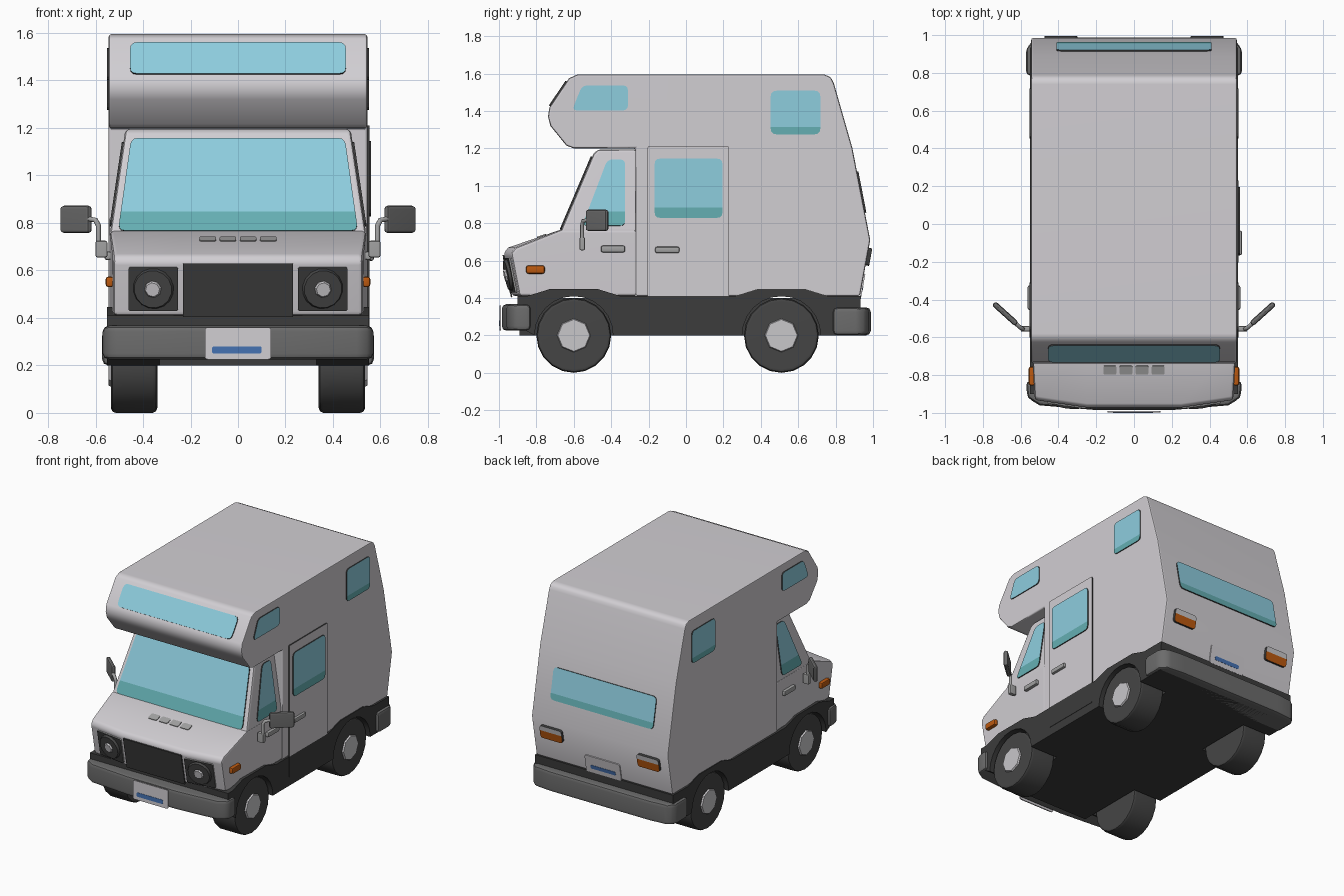
import bpy, bmesh, math
from mathutils import Vector, Matrix

if "Cube" in bpy.data.objects:
    bpy.data.objects.remove(bpy.data.objects["Cube"])


def material(name, r, g, b):
    m = bpy.data.materials.new(name)
    m.use_nodes = True
    m.diffuse_color = (r, g, b, 1)
    m.node_tree.nodes["Principled BSDF"].inputs["Base Color"].default_value = (r, g, b, 1)
    return m


BODY = material("body_light_grey", 0.64, 0.62, 0.65)
DARK = material("dark_trim", 0.045, 0.045, 0.045)
TYRE = material("tyre_grey", 0.06, 0.06, 0.06)
GREY = material("bumper_grey", 0.15, 0.15, 0.15)
METAL = material("metal_grey", 0.36, 0.36, 0.36)
HUB = material("hub_silver", 0.58, 0.57, 0.59)
GLASS = material("glass_blue", 0.27, 0.61, 0.73)
TINT = material("glass_teal", 0.13, 0.43, 0.45)
ORANGE = material("lamp_orange", 0.5, 0.1, 0.005)
BLUE = material("plate_blue", 0.06, 0.17, 0.45)


def finish(name, bm, mats, bevel=0.0, mirror=False, smooth=True):
    bmesh.ops.recalc_face_normals(bm, faces=bm.faces)
    me = bpy.data.meshes.new(name)
    bm.to_mesh(me)
    bm.free()
    ob = bpy.data.objects.new(name, me)
    bpy.context.collection.objects.link(ob)
    for m in mats:
        me.materials.append(m)
    bpy.ops.object.select_all(action='DESELECT')
    ob.select_set(True)
    bpy.context.view_layer.objects.active = ob
    if bevel:
        mod = ob.modifiers.new("bevel", 'BEVEL')
        mod.width, mod.segments = bevel, 2
        mod.limit_method, mod.angle_limit = 'ANGLE', math.radians(40)
        bpy.ops.object.modifier_apply(modifier="bevel")
    if smooth:
        bpy.ops.object.shade_smooth_by_angle(angle=math.radians(35))
        ob.modifiers.new("normals", 'WEIGHTED_NORMAL').keep_sharp = True
    if mirror:
        ob.modifiers.new("mirror", 'MIRROR')
    return ob


def loft(name, rings, mat, bevel=0.0):
    bm = bmesh.new()
    rows = [[bm.verts.new(p) for p in ring] for ring in rings]
    n = len(rows[0])
    for a, b in zip(rows, rows[1:]):
        for i in range(n):
            bm.faces.new((a[i], a[(i + 1) % n], b[(i + 1) % n], b[i]))
    bm.faces.new(rows[0])
    bm.faces.new(rows[-1])
    return finish(name, bm, [mat], bevel)


def box(name, loc, size, mat, bevel=0.01, mirror=False, turn=0):
    bm = bmesh.new()
    bmesh.ops.create_cube(bm, size=1, matrix=Matrix.LocRotScale(
        Vector(loc), Matrix.Rotation(math.radians(turn), 3, 'Z'), Vector(size)))
    return finish(name, bm, [mat], bevel, mirror)


def disc(name, loc, axis, r1, r2, depth, sides, mat, bevel=0.0):
    bm = bmesh.new()
    rot = Vector((0, 0, 1)).rotation_difference(Vector(axis)).to_matrix().to_4x4()
    bmesh.ops.create_cone(bm, cap_ends=True, segments=sides, radius1=r1, radius2=r2,
                          depth=depth, matrix=Matrix.Translation(loc) @ rot)
    return finish(name, bm, [mat], bevel, True)


def rounded(pts, r):
    out = []
    for i, p in enumerate(pts):
        p, a, b = Vector(p), Vector(pts[i - 1]), Vector(pts[(i + 1) % len(pts)])
        a, b = p + (a - p).normalized() * r, p + (b - p).normalized() * r
        for k in range(4):
            t = k / 3
            out.append(a * (1 - t) ** 2 + p * 2 * t * (1 - t) + b * t * t)
    return out


def panel(name, frame, pts, mats, border=0.012, band=None, r=0.03, thick=0.008, mirror=False):
    """Thin plate on a sloped plane; mats are centre, border, area below band."""
    o, u, v = (Vector(c) for c in frame)
    n = u.cross(v).normalized()
    bm = bmesh.new()
    face = bm.faces.new([bm.verts.new(o + u * p.x + v * p.y) for p in rounded(pts, r)])
    if border:
        for f in bmesh.ops.inset_individual(bm, faces=[face], thickness=border)["faces"]:
            f.material_index = 1
        face.material_index = 0
    if band:
        bmesh.ops.bisect_plane(bm, geom=bm.verts[:] + bm.edges[:] + bm.faces[:],
                               plane_co=(0, 0, band), plane_no=(0, 0, 1))
        for f in bm.faces:
            if f.material_index == 0 and f.calc_center_median().z < band:
                f.material_index = 2
    new = bmesh.ops.extrude_face_region(bm, geom=bm.faces[:])["geom"]
    bmesh.ops.translate(bm, vec=n * thick, verts=[g for g in new if isinstance(g, bmesh.types.BMVert)])
    return finish(name, bm, mats, mirror=mirror, smooth=False)


def rect(a0, a1, z0, z1):
    return [(a0, z0), (a1, z0), (a1, z1), (a0, z1)]


# Living compartment with overcab berth
shell = [(-0.27, 0.41), (0.93, 0.41), (0.985, 0.71), (0.89, 1.2), (0.79, 1.55), (0.775, 1.58),
         (0.74, 1.595), (-0.58, 1.595), (-0.625, 1.575), (-0.73, 1.42), (-0.738, 1.37),
         (-0.725, 1.32), (-0.64, 1.215), (-0.6, 1.2), (-0.27, 1.2)]
loft("camper_shell", [[(x, y, z) for y, z in shell] for x in (-0.545, 0.545)], BODY, 0.012)

# Cab: lower body with swept nose corners, and tapered greenhouse
nose = [(-0.26, 0.41), (-0.93, 0.41), (-0.975, 0.64), (-0.95, 0.67), (-0.67, 0.765), (-0.26, 0.765)]


def swept(x, y, z):
    corner = abs(x) > 0.3 and y < -0.8
    return (x * 0.97, y + 0.04, z) if corner else (x, y, z)


loft("cab_body", [[swept(x, y, z) for y, z in nose] for x in (-0.542, -0.25, 0.25, 0.542)], BODY, 0.018)
house = [(-0.26, 0.75), (-0.674, 0.75), (-0.495, 1.17), (-0.47, 1.195), (-0.26, 1.195)]
loft("cab_greenhouse", [[(s * (0.651 - 0.148 * z), y, z) for y, z in house] for s in (-1, 1)], BODY, 0.018)

# Dark skirt with wheel arches, and floor
AXLES = (-0.6, 0.51)
skirt = [(-0.9, 0.25)]
for c in AXLES:
    for k in range(13):
        a = math.pi * (1 - k / 12)
        skirt.append((c + 0.21 * math.cos(a), min(0.2 + 0.21 * math.sin(a), 0.409)))
skirt += [(0.925, 0.2), (0.935, 0.41)]
for c in reversed(AXLES):
    skirt += [(c + 0.25, 0.41), (c + 0.13, 0.447), (c - 0.13, 0.447), (c - 0.25, 0.41)]
skirt.append((-0.9, 0.41))
loft("skirt", [[(x, y, z) for y, z in skirt] for x in (-0.551, 0.551)], DARK)
box("floor", (0, 0.01, 0.3), (0.66, 1.8, 0.2), DARK, 0)

# Wheels
for c, end in zip(AXLES, ("front", "rear")):
    disc(end + "_tyres", (0.4375, c, 0.2), (1, 0, 0), 0.2, 0.2, 0.195, 20, TYRE, 0.02)
    disc(end + "_hubs", (0.53, c, 0.2), (1, 0, 0), 0.1, 0.085, 0.03, 8, HUB)

# Bumpers
half = [(0.572, -0.83), (0.565, -0.92), (0.5, -0.96), (0.2, -0.985)]
plan = half + [(-x, y) for x, y in reversed(half)]
loft("front_bumper", [[(x, y, z) for x, y in plan] for z in (0.225, 0.367)], GREY, 0.025)
half = [(0.572, 0.785), (0.572, 0.93), (0.53, 0.975), (0.4, 0.988)]
plan = half + [(-x, y) for x, y in reversed(half)]
loft("rear_bumper", [[(x, y, z) for x, y in plan] for z in (0.2, 0.35)], GREY, 0.025)

# Planes that carry the panels: origin, sideways axis, upward axis
SIDE = ((0.544, 0, 0), (0, 1, 0), (0, 0, 1))
DOOR = ((0.553, 0, 0), (0, 1, 0), (0, 0, 1))
CAB_SIDE = ((0.65, 0, 0), (0, 1, 0), (-0.148, 0, 1))
SCREEN = ((0, -0.674 - 0.75 * 0.426, 0), (1, 0, 0), (0, 0.426, 1))
BERTH = ((0, -0.73 - 1.42 * 0.677, 0), (1, 0, 0), (0, 0.677, 1))
GRILLE = ((0, -0.849, 0), (1, 0, 0), (0, -0.196, 1))
LAMP = ((0, -0.886, 0), (1, 0.145, 0), (0, -0.196, 1))
HOOD = ((0, -2.926, 0), (1, 0, 0), (0, 2.95, 1))
BACK = ((0, 1.1225, 0), (-1, 0, 0), (0, -0.194, 1))
TAIL = ((0, 0.854, 0), (-1, 0, 0), (0, 0.183, 1))
FRONT = ((0, -0.99, 0), (1, 0, 0), (0, 0, 1))
WINDOW = [GLASS, DARK, TINT]

# Windows
panel("windscreen", SCREEN, [(-0.505, 0.765), (0.505, 0.765), (0.45, 1.155), (-0.45, 1.155)], WINDOW, band=0.845)
panel("berth_front_window", BERTH, rect(-0.455, 0.455, 1.425, 1.557), WINDOW)
panel("rear_window", BACK, rect(-0.41, 0.41, 0.855, 1.075), WINDOW, band=0.9)
panel("berth_side_windows", SIDE, [(-0.61, 1.402), (-0.31, 1.402), (-0.31, 1.537), (-0.555, 1.537)],
      WINDOW, mirror=True)
panel("rear_side_windows", SIDE, rect(0.453, 0.718, 1.275, 1.508), WINDOW, band=1.315, mirror=True)
panel("cab_side_windows", CAB_SIDE, [(-0.555, 0.785), (-0.325, 0.785), (-0.325, 1.14), (-0.42, 1.14)],
      WINDOW, band=0.86, mirror=True)

# Entrance door
panel("side_door", SIDE, rect(-0.205, 0.23, 0.26, 1.21), [BODY, DARK, DARK], border=0.004,
      band=0.41, r=0.008, thick=0.0095)
panel("door_window", DOOR, rect(-0.168, 0.195, 0.828, 1.145), WINDOW, band=0.885)
box("door_handle", (0.56, -0.1, 0.657), (0.025, 0.13, 0.034), METAL)
box("cab_handles", (0.548, -0.39, 0.662), (0.03, 0.13, 0.036), METAL, mirror=True)

# Front: grille, headlights, hood vents, side markers
panel("grille", GRILLE, rect(-0.232, 0.232, 0.405, 0.63), [DARK], border=0, r=0.005)
panel("headlight_surrounds", LAMP, rect(0.252, 0.46, 0.43, 0.615), [DARK, METAL], border=0.01,
      r=0.01, thick=0.009, mirror=True)
facing = Vector((0.145, -1, -0.196)).normalized()
base = Vector((0.355, -0.886 + 0.355 * 0.145 - 0.196 * 0.525, 0.525))
disc("headlight_rims", base + facing * 0.012, facing, 0.09, 0.08, 0.024, 16, TYRE)
disc("headlight_lenses", base + facing * 0.026, facing, 0.04, 0.03, 0.016, 8, HUB)
for i in range(4):
    x = (i - 1.5) * 0.085
    panel("hood_vent", HOOD, rect(x - 0.035, x + 0.035, 0.722, 0.738), [METAL], border=0, r=0.007, thick=0.005)
box("side_markers", (0.54, -0.805, 0.552), (0.035, 0.1, 0.045), ORANGE, 0.012, mirror=True)

# Registration plates with a plain blue stripe
panel("front_plate", FRONT, rect(-0.14, 0.14, 0.225, 0.36), [BODY], border=0, r=0.015)
panel("front_plate_stripe", ((0, -0.997, 0),) + FRONT[1:], rect(-0.11, 0.1, 0.25, 0.28), [BLUE],
      border=0, r=0.01, thick=0.003)
panel("rear_plate", TAIL, rect(-0.14, 0.14, 0.405, 0.53), [BODY], border=0, r=0.015)
panel("rear_plate_stripe", ((0, 0.861, 0),) + TAIL[1:], rect(-0.1, 0.1, 0.435, 0.462), [BLUE],
      border=0, r=0.01, thick=0.003)

# Tail lights
panel("tail_lights", TAIL, rect(0.3, 0.475, 0.575, 0.668), [HUB, DARK, ORANGE], border=0.014,
      band=0.632, r=0.02, thick=0.02, mirror=True)

# Door mirrors
box("mirror_heads", (0.682, -0.475, 0.815), (0.165, 0.03, 0.115), GREY, 0.014, True, 42)
box("mirror_mounts", (0.575, -0.555, 0.69), (0.05, 0.03, 0.07), METAL, 0.008, True)
for s in (-1, 1):
    cu = bpy.data.curves.new("mirror_arm", 'CURVE')
    cu.dimensions, cu.bevel_depth, cu.bevel_resolution, cu.use_fill_caps = '3D', 0.011, 2, True
    path = [(0.588, -0.555, 0.7), (0.588, -0.555, 0.79), (0.6, -0.55, 0.812), (0.645, -0.51, 0.82)]
    sp = cu.splines.new('POLY')
    sp.points.add(len(path) - 1)
    for pt, (x, y, z) in zip(sp.points, path):
        pt.co = (s * x, y, z, 1)
    cu.materials.append(METAL)
    arm = bpy.data.objects.new("left_mirror_arm" if s > 0 else "right_mirror_arm", cu)
    bpy.context.collection.objects.link(arm)
